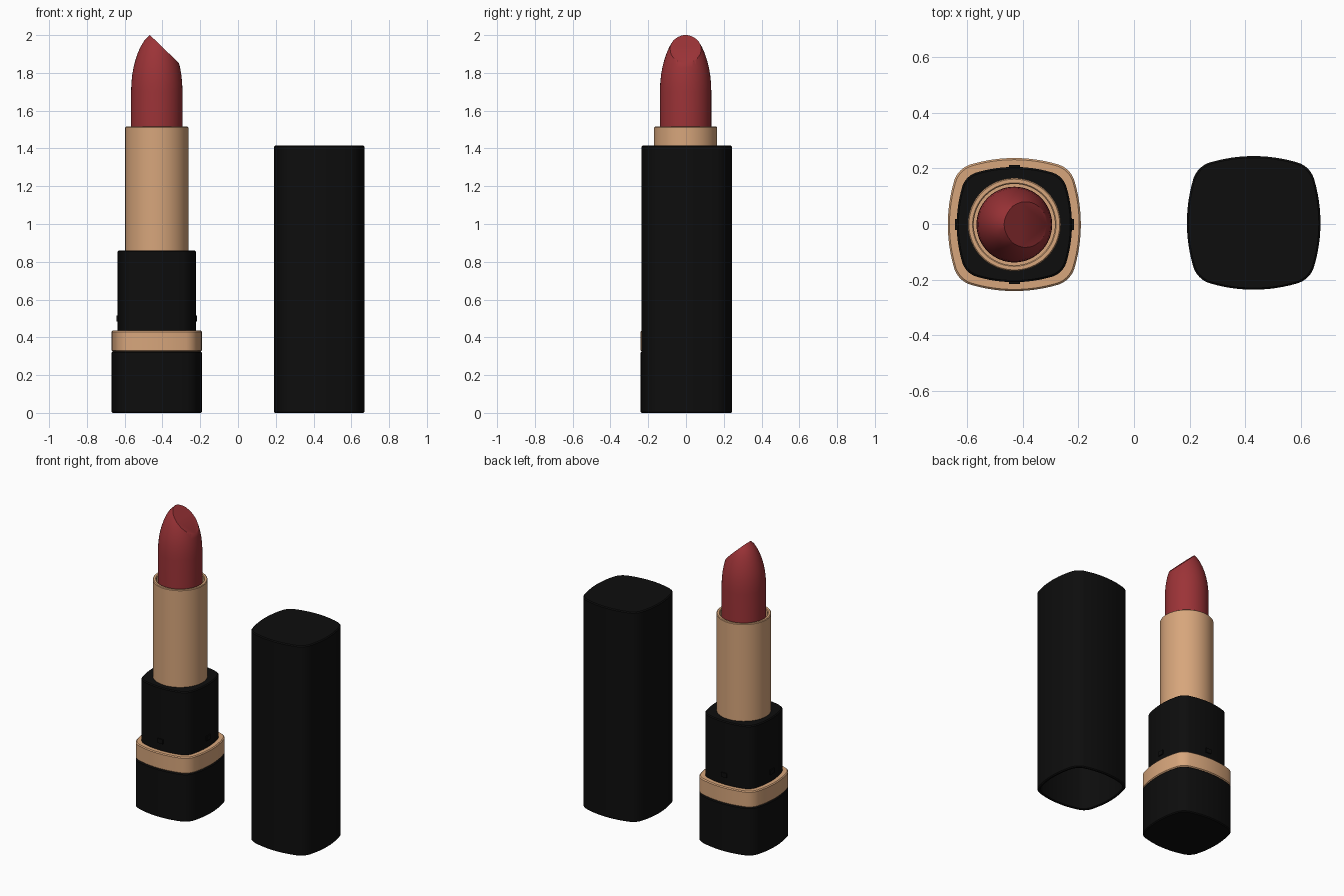
import bpy, bmesh, math
from mathutils import Vector, Matrix

if "Cube" in bpy.data.objects:
    bpy.data.objects.remove(bpy.data.objects["Cube"])

BODY = (-0.43, -0.002)
CAP = (0.43, 0.004)


def material(name, color):
    m = bpy.data.materials.new(name)
    m.diffuse_color = (*color, 1)
    m.use_nodes = True
    m.node_tree.nodes["Principled BSDF"].inputs["Base Color"].default_value = m.diffuse_color
    return m


BLACK = material("black_plastic", (0.004, 0.004, 0.004))
GOLD = material("rose_gold", (0.68, 0.38, 0.2))
RED = material("red_wax", (0.33, 0.033, 0.038))


def finish(bm, name, mat, center):
    bmesh.ops.recalc_face_normals(bm, faces=bm.faces)
    me = bpy.data.meshes.new(name)
    bm.to_mesh(me)
    bm.free()
    me.materials.append(mat)
    ob = bpy.data.objects.new(name, me)
    ob.location = (*center, 0)
    bpy.context.collection.objects.link(ob)
    bpy.ops.object.select_all(action='DESELECT')
    ob.select_set(True)
    bpy.context.view_layer.objects.active = ob
    bpy.ops.object.shade_smooth_by_angle(angle=math.radians(35))
    return ob


def cushion(h):
    """Square with bulging sides and rounded corners, half width h."""
    k = h / 0.24
    R, r, c = 0.55 * k, 0.09 * k, 0.131 * k
    a = math.atan2(c, c + R - h)
    quarter = []
    for i in range(-6, 6):
        t = a * i / 6
        quarter.append((h - R + R * math.cos(t), R * math.sin(t)))
    for i in range(12):
        t = a + (math.pi / 2 - 2 * a) * i / 12
        quarter.append((c + r * math.cos(t), c + r * math.sin(t)))
    pts = []
    for _ in range(4):
        pts += quarter
        quarter = [(-y, x) for x, y in quarter]
    return pts


def circle(r, n=64):
    return [(r * math.cos(2 * math.pi * i / n), r * math.sin(2 * math.pi * i / n))
            for i in range(n)]


def loft(shape, profile):
    """Stack copies of a cross-section along (size, z) and close both ends."""
    bm = bmesh.new()
    rings = [[bm.verts.new((x, y, z)) for x, y in shape(s)] for s, z in profile]
    for lo, hi in zip(rings, rings[1:]):
        n = len(lo)
        for i in range(n):
            j = (i + 1) % n
            bm.faces.new((lo[i], lo[j], hi[j], hi[i]))
    bm.faces.new(rings[0])
    bm.faces.new(rings[-1])
    return bm


def block(h, z0, z1, b=0.006):
    return loft(cushion, [(h - b, z0), (h, z0 + b), (h, z1 - b), (h - b, z1)])


# Base, gold band and inner collar
finish(block(0.239, 0, 0.325), "base", BLACK, BODY)
finish(block(0.239, 0.325, 0.435), "band", GOLD, BODY)
finish(block(0.207, 0.43, 0.86), "collar", BLACK, BODY)

# Small catch nubs on the four collar sides
bm = bmesh.new()
for i in range(4):
    new = bmesh.ops.create_cube(bm, size=1)["verts"]
    bmesh.ops.scale(bm, verts=new, vec=(0.016, 0.04, 0.03))
    bmesh.ops.translate(bm, verts=new, vec=(0.206, 0, 0.5))
    bmesh.ops.rotate(bm, verts=new, cent=(0, 0, 0),
                     matrix=Matrix.Rotation(i * math.pi / 2, 3, 'Z'))
finish(bm, "catch_nubs", BLACK, BODY)

# Hollow gold tube
finish(loft(circle, [(0.167, 0.855), (0.167, 1.511), (0.163, 1.515),
                     (0.15, 1.515), (0.146, 1.511), (0.146, 1.35)]),
       "tube", GOLD, BODY)

# Lipstick bullet with slanted cut
bm = loft(circle, [(0.136, 1.35), (0.136, 1.7), (0.1345, 1.745), (0.13, 1.79),
                   (0.123, 1.83), (0.113, 1.868), (0.101, 1.904), (0.086, 1.938),
                   (0.066, 1.971), (0.037, 2.0), (0.01, 2.015)])
bmesh.ops.bisect_plane(bm, geom=bm.verts[:] + bm.edges[:] + bm.faces[:],
                       plane_co=Vector((-0.036, 0, 2.0)),
                       plane_no=Vector((0.145, 0, 0.15)), clear_outer=True)
bmesh.ops.holes_fill(bm, edges=[e for e in bm.edges if e.is_boundary], sides=0)
finish(bm, "lipstick_bullet", RED, BODY)

# Hollow cap standing beside the body
finish(loft(cushion, [(0.222, 1.38), (0.222, 0.004), (0.226, 0), (0.235, 0),
                      (0.24, 0.006), (0.24, 1.409), (0.234, 1.415)]),
       "cap", BLACK, CAP)
